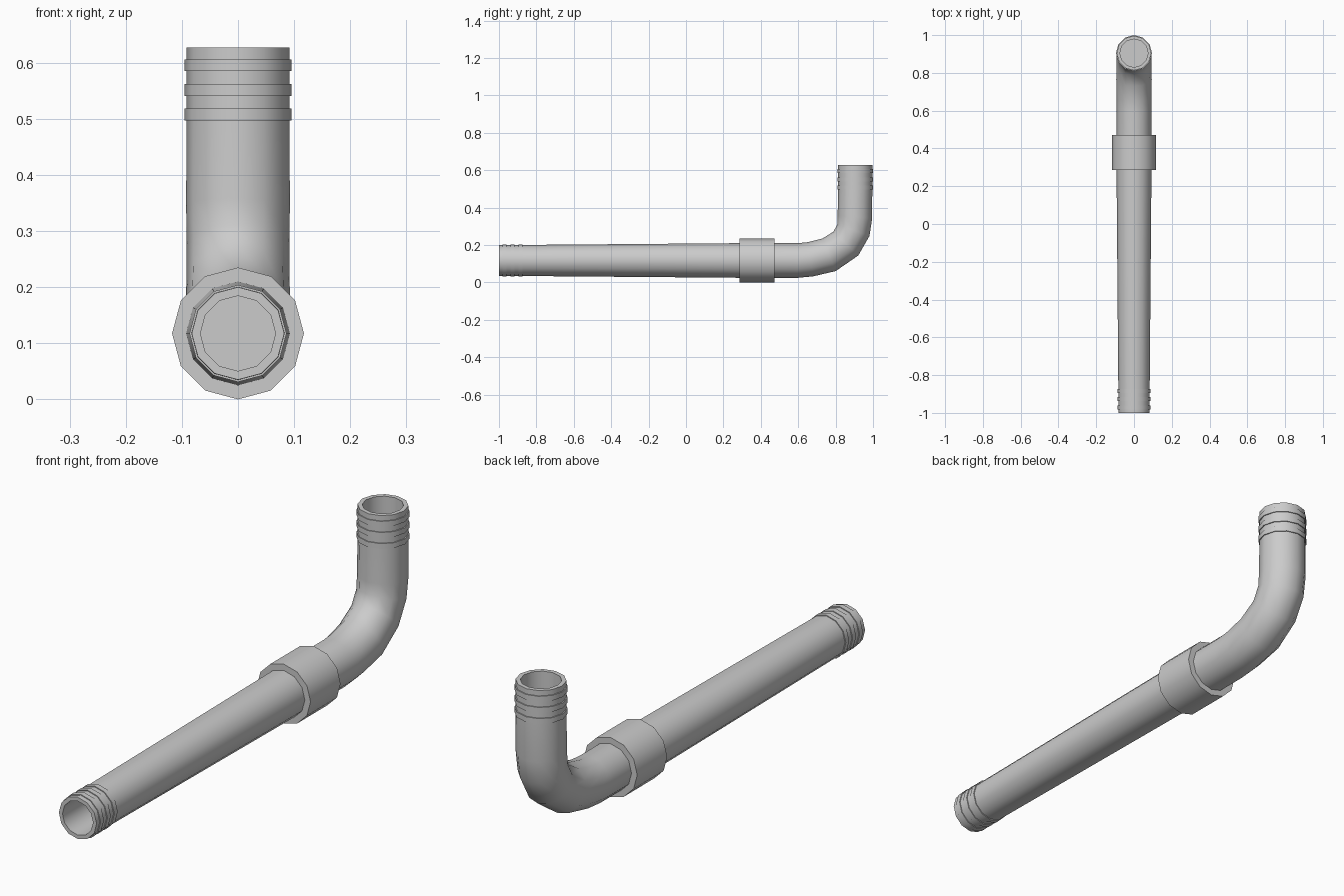
import bpy, bmesh, math

if "Cube" in bpy.data.objects:
    bpy.data.objects.remove(bpy.data.objects["Cube"])

SIDES = 12
AXIS_Z = 0.1175
END_Y = 0.9045


def sweep(name, stations, closed=False):
    """Skin 12-sided sections; station = (y, z, tilt in degrees, radius)."""
    bm = bmesh.new()
    loops = []
    for y, z, tilt, r in stations:
        a = math.radians(tilt)
        loop = []
        for i in range(SIDES):
            t = 2 * math.pi * i / SIDES
            u, v = r * math.cos(t), r * math.sin(t)
            loop.append(bm.verts.new((u, y - v * math.sin(a), z + v * math.cos(a))))
        loops.append(loop)
    pairs = list(zip(loops, loops[1:]))
    if closed:
        pairs.append((loops[-1], loops[0]))
    for a, b in pairs:
        for i in range(SIDES):
            j = (i + 1) % SIDES
            bm.faces.new((a[i], a[j], b[j], b[i]))
    if not closed:
        bm.faces.new(loops[0])
        bm.faces.new(loops[-1])
    bmesh.ops.recalc_face_normals(bm, faces=bm.faces)
    mesh = bpy.data.meshes.new(name)
    bm.to_mesh(mesh)
    bm.free()
    obj = bpy.data.objects.new(name, mesh)
    bpy.context.collection.objects.link(obj)
    bpy.ops.object.select_all(action='DESELECT')
    obj.select_set(True)
    bpy.context.view_layer.objects.active = obj
    bpy.ops.object.shade_smooth_by_angle(angle=math.radians(40))
    return obj


def ridges(starts, width, low, high):
    """Stepped raised bands along an axis, as (position, radius)."""
    out = []
    for s in starts:
        out += [(s, low), (s, high), (s + width, high), (s + width, low)]
    return out


# Straight end: blind bore, rim and three grip ridges
front = [(-0.72, 0.067), (-1.0, 0.067), (-1.0, 0.0825)]
front += ridges((-0.981, -0.938, -0.895), 0.021, 0.083, 0.0865)
front += [(0.28, 0.0925), (0.60, 0.0925)]
path = [(y, AXIS_Z, 0, r) for y, r in front]

# Elbow
path += [(0.665, 0.124, 9, 0.0925), (0.765, 0.148, 22, 0.094),
         (0.855, 0.208, 46, 0.092), (0.895, 0.280, 70, 0.0915),
         (0.903, 0.350, 85, 0.0925)]

# Upright end: three ridges, rim and blind bore
upper = ridges((0.497, 0.541, 0.585), 0.021, 0.0915, 0.0955)
upper += [(0.627, 0.0915), (0.627, 0.0745), (0.38, 0.0745)]
path += [(END_Y, z, 90, r) for z, r in upper]
sweep("bent_pipe", path)

# Coupling collar around the pipe
collar = [(0.285, 0.09), (0.285, 0.1175), (0.472, 0.1175), (0.472, 0.09)]
sweep("coupling_collar", [(y, AXIS_Z, 0, r) for y, r in collar], closed=True)
